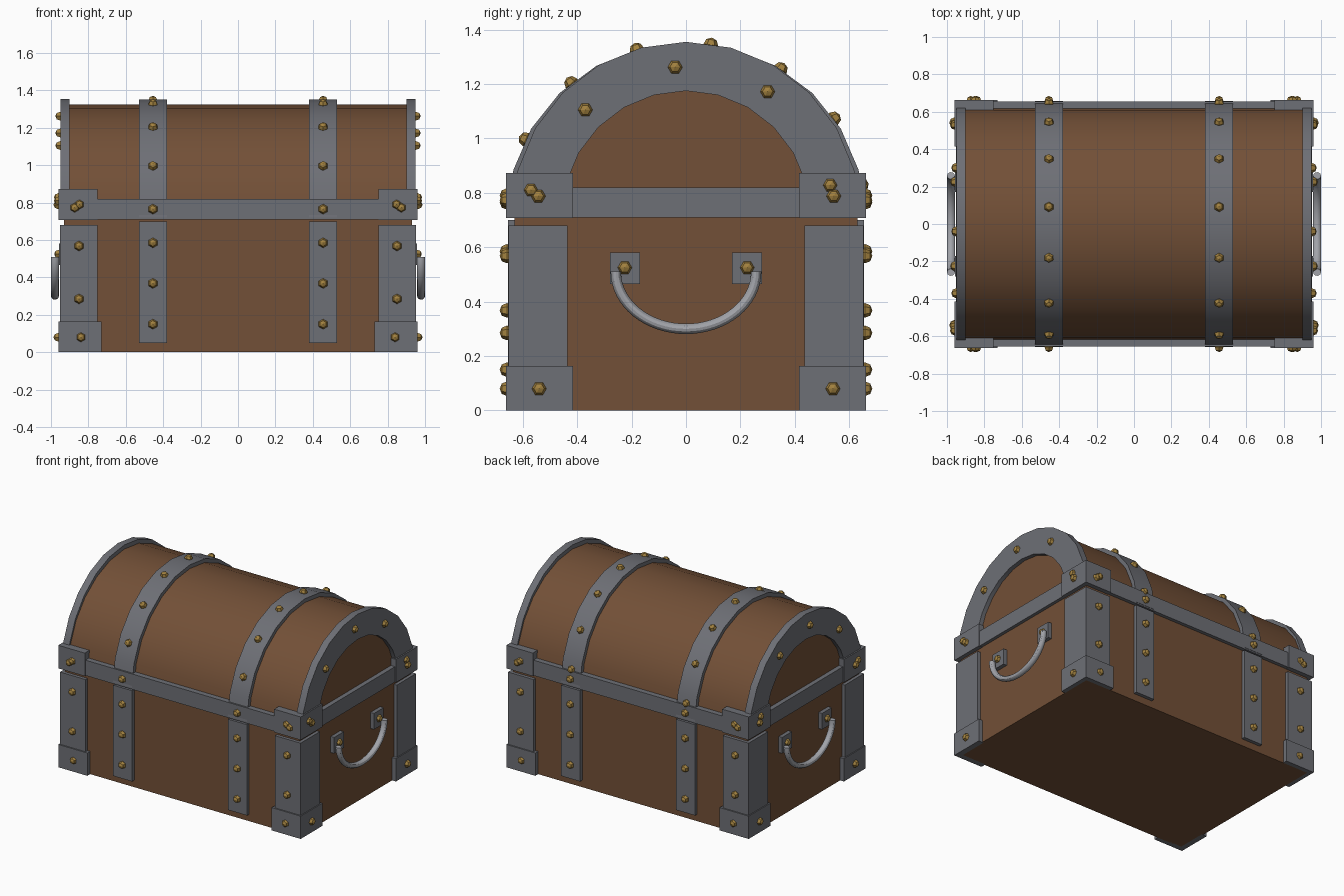
import bpy, bmesh, math
from mathutils import Vector

if "Cube" in bpy.data.objects:
    bpy.data.objects.remove(bpy.data.objects["Cube"])


def mat(name, rgb):
    m = bpy.data.materials.new(name)
    m.diffuse_color = (*rgb, 1)
    m.use_nodes = True
    m.node_tree.nodes["Principled BSDF"].inputs["Base Color"].default_value = m.diffuse_color
    return m


WOOD = mat("brown wood", (0.17, 0.08, 0.038))
IRON = mat("dark iron", (0.155, 0.16, 0.18))
BRASS = mat("brass", (0.36, 0.22, 0.05))
STEEL = mat("bright steel", (0.36, 0.37, 0.40))
ZC = 0.72  # centre height of the lid arc


def finish(name, bm, material, smooth=False):
    bmesh.ops.recalc_face_normals(bm, faces=bm.faces)
    me = bpy.data.meshes.new(name)
    bm.to_mesh(me)
    bm.free()
    ob = bpy.data.objects.new(name, me)
    bpy.context.collection.objects.link(ob)
    me.materials.append(material)
    if smooth:
        bpy.ops.object.select_all(action='DESELECT')
        ob.select_set(True)
        bpy.context.view_layer.objects.active = ob
        bpy.ops.object.shade_smooth_by_angle(angle=math.radians(30))
    return ob


def prism(name, pts, axis, a, b, material, smooth=False):
    """Extrude a 2D outline along x (points are y,z) or z (points are x,y)."""
    bm = bmesh.new()
    place = (lambda p, t: (t, *p)) if axis == 'x' else (lambda p, t: (*p, t))
    lo = [bm.verts.new(place(p, a)) for p in pts]
    hi = [bm.verts.new(place(p, b)) for p in pts]
    bm.faces.new(lo)
    bm.faces.new(hi)
    n = len(pts)
    for i in range(n):
        bm.faces.new((lo[i], lo[(i + 1) % n], hi[(i + 1) % n], hi[i]))
    return finish(name, bm, material, smooth)


def box(name, x0, x1, y0, y1, z0, z1, material):
    return prism(name, [(x0, y0), (x1, y0), (x1, y1), (x0, y1)], 'z', z0, z1, material)


def arc(ry, rz, n=12):
    return [(-ry * math.cos(math.pi * i / n), ZC + rz * math.sin(math.pi * i / n))
            for i in range(n + 1)]


def bracket(name, sx, sy, x0, x1, y0, y1, z0, z1, t):
    """L-shaped corner plate."""
    pts = [(x0, y1), (x1, y1), (x1, y0), (x1 - t, y0), (x1 - t, y1 - t), (x0, y1 - t)]
    prism(name, [(sx * x, sy * y) for x, y in pts], 'z', z0, z1, IRON)


studs = bmesh.new()


def stud(p, n):
    rot = Vector((0, 0, 1)).rotation_difference(Vector(n)).to_matrix().to_4x4()
    rot.translation = Vector(p)
    bmesh.ops.create_uvsphere(studs, u_segments=6, v_segments=4, radius=0.027, matrix=rot)


# Wooden body and barrel lid
box("body", -0.93, 0.93, -0.63, 0.63, 0, 0.715, WOOD)
prism("lid", arc(0.63, 0.605), 'x', -0.92, 0.92, WOOD, True)

# Lid rim rails
for s in (-1, 1):
    box("lid_rail_long", -0.953, 0.953, *sorted((s * 0.58, s * 0.655)), 0.71, 0.82, IRON)
    box("lid_rail_end", *sorted((s * 0.90, s * 0.953)), -0.6, 0.6, 0.71, 0.82, IRON)

for sx in (-1, 1):
    # Arched band on each lid end
    prism("lid_end_arch", arc(0.64, 0.635) + arc(0.455, 0.455)[::-1], 'x',
          sx * 0.90, sx * 0.95, IRON, True)
    # Strap over the lid
    prism("lid_strap", arc(0.657, 0.632) + arc(0.61, 0.585)[::-1], 'x',
          sx * 0.38, sx * 0.53, IRON, True)
    for k in range(7):
        a = math.radians(26 + 24 * k)
        n = (0, -math.cos(a), math.sin(a))
        stud((sx * 0.455, 0.655 * n[1], ZC + 0.63 * n[2]), n)
    for y, z in ((-0.57, 0.81), (-0.37, 1.105), (-0.04, 1.262), (0.30, 1.172), (0.53, 0.828)):
        stud((sx * (0.957 if z < 0.9 else 0.95), y, z), (sx, 0, 0))

    for sy in (-1, 1):
        # Corner plates: post, foot and lid corner
        bracket("corner_post", sx, sy, 0.75, 0.953, 0.435, 0.653, 0.10, 0.68, 0.04)
        bracket("corner_foot", sx, sy, 0.73, 0.96, 0.415, 0.662, 0, 0.163, 0.04)
        bracket("lid_corner", sx, sy, 0.75, 0.96, 0.415, 0.662, 0.708, 0.873, 0.06)
        # Body strap
        box("body_strap", *sorted((sx * 0.38, sx * 0.53)), *sorted((sy * 0.61, sy * 0.655)),
            0.05, 0.70, IRON)
        # Studs on front, back and ends
        for x, z in ((0.455, 0.15), (0.455, 0.368), (0.455, 0.585), (0.455, 0.765),
                     (0.85, 0.285), (0.85, 0.568), (0.84, 0.08), (0.848, 0.79), (0.873, 0.773)):
            stud((sx * x, sy * 0.658, z), (0, sy, 0))
        for y, z in ((0.54, 0.08), (0.543, 0.788)):
            stud((sx * 0.96, sy * y, z), (sx, 0, 0))
        # Handle mounting plate
        box("handle_plate", *sorted((sx * 0.92, sx * 0.958)), *sorted((sy * 0.17, sy * 0.28)),
            0.465, 0.58, IRON)
        stud((sx * 0.956, sy * 0.225, 0.525), (sx, 0, 0))

    # Curved carrying handle
    bm = bmesh.new()
    rings, N, M = [], 32, 12
    for i in range(N + 1):
        a = math.pi * i / N
        c = Vector((sx * 0.979, -0.258 * math.cos(a), 0.51 - 0.21 * math.sin(a)))
        out = Vector((0, -math.cos(a) / 0.258, -math.sin(a) / 0.21)).normalized()
        rings.append([bm.verts.new(c + 0.019 * math.cos(b) * out
                                   + Vector((0.021 * math.sin(b), 0, 0)))
                      for b in (2 * math.pi * j / M for j in range(M))])
    for r, q in zip(rings, rings[1:]):
        for j in range(M):
            bm.faces.new((r[j], r[(j + 1) % M], q[(j + 1) % M], q[j]))
    bm.faces.new(rings[0])
    bm.faces.new(rings[-1])
    finish("handle", bm, STEEL, True)

finish("studs", studs, BRASS)
